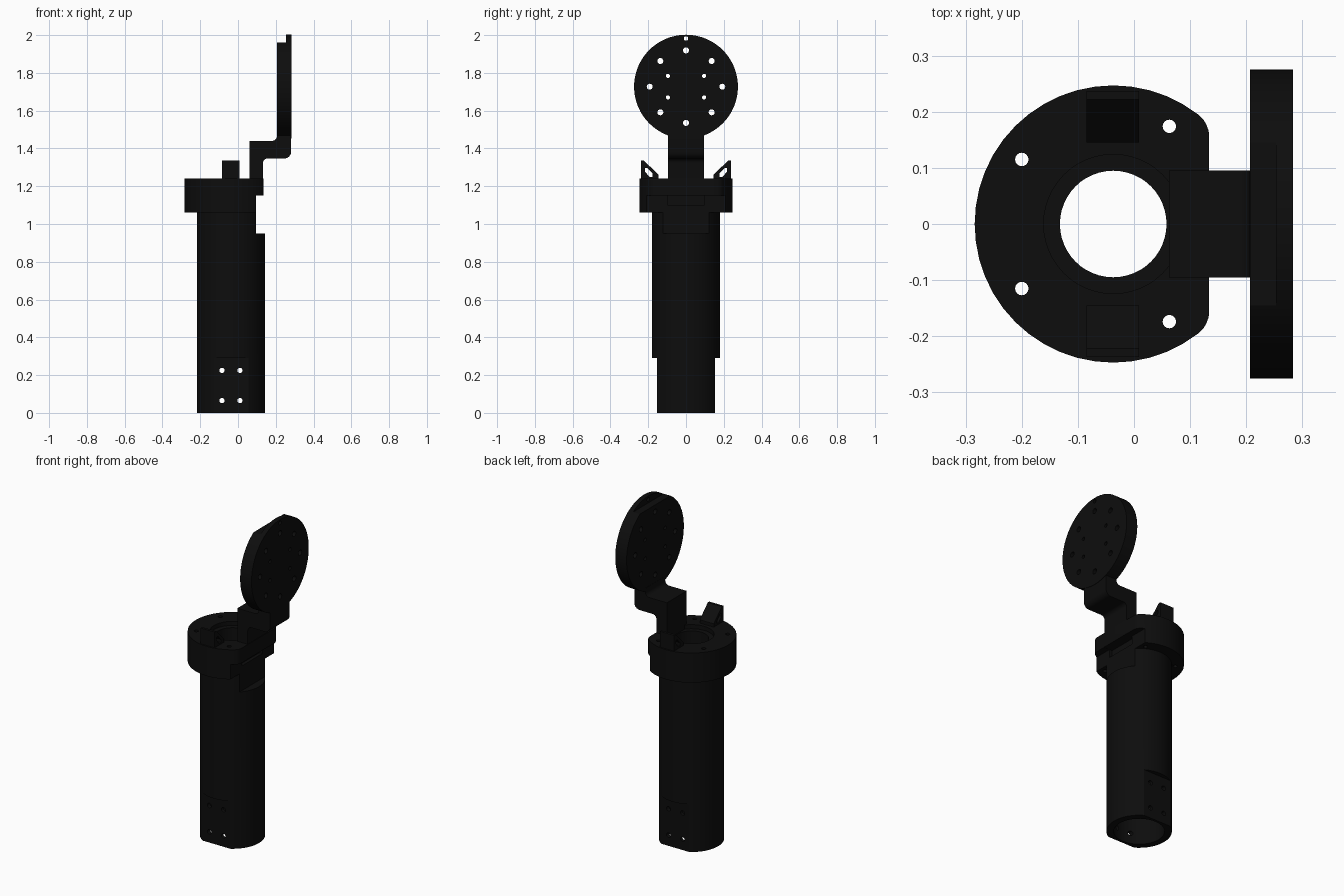
import bpy, bmesh
from math import sin, cos, pi, radians
from mathutils import Vector, Matrix

old = bpy.data.objects.get("Cube")
if old:
    bpy.data.objects.remove(old, do_unlink=True)

black = bpy.data.materials.new("matte black")
black.use_nodes = True
black.diffuse_color = (0.004, 0.004, 0.004, 1)
black.node_tree.nodes["Principled BSDF"].inputs["Base Color"].default_value = black.diffuse_color

AXIS = -0.037   # x of the tube axis
DISC_Z = 1.727  # centre height of the round plate


def finish(name, bm):
    bmesh.ops.recalc_face_normals(bm, faces=bm.faces)
    mesh = bpy.data.meshes.new(name)
    bm.to_mesh(mesh)
    bm.free()
    mesh.materials.append(black)
    ob = bpy.data.objects.new(name, mesh)
    bpy.context.collection.objects.link(ob)
    return ob


def cylinder(name, start, end, radius, sides=48):
    a, b = Vector(start), Vector(end)
    turn = (b - a).to_track_quat('Z', 'Y').to_matrix().to_4x4()
    bm = bmesh.new()
    bmesh.ops.create_cone(bm, cap_ends=True, segments=sides, radius1=radius, radius2=radius,
                          depth=(b - a).length, matrix=Matrix.Translation((a + b) / 2) @ turn)
    return finish(name, bm)


def box(name, low, high):
    lo, hi = Vector(low), Vector(high)
    bm = bmesh.new()
    bmesh.ops.create_cube(bm, size=1, matrix=Matrix.Translation((lo + hi) / 2)
                          @ Matrix.Diagonal((*(hi - lo), 1)))
    return finish(name, bm)


def prism(name, points, depth):
    """Extrude a closed outline of 3D points along the vector depth."""
    bm = bmesh.new()
    face = bm.faces.new([bm.verts.new(p) for p in points])
    new = bmesh.ops.extrude_face_region(bm, geom=[face])["geom"]
    bmesh.ops.translate(bm, vec=depth, verts=[v for v in new if isinstance(v, bmesh.types.BMVert)])
    return finish(name, bm)


def rounded(corners):
    """Outline from (x, z, fillet) corners."""
    out = []
    for i, (x, z, r) in enumerate(corners):
        p = Vector((x, z))
        if r == 0:
            out.append(p)
            continue
        a = p + (Vector(corners[i - 1][:2]) - p).normalized() * r
        b = p + (Vector(corners[(i + 1) % len(corners)][:2]) - p).normalized() * r
        centre = a + b - p
        for k in range(7):
            t = k / 6 * pi / 2
            out.append(centre + (a - centre) * cos(t) + (b - centre) * sin(t))
    return out


def cut(ob, *cutters):
    for c in cutters:
        mod = ob.modifiers.new("cut", 'BOOLEAN')
        mod.operation, mod.solver, mod.object = 'DIFFERENCE', 'EXACT', c
        bpy.context.view_layer.objects.active = ob
        bpy.ops.object.modifier_apply(modifier=mod.name)
        bpy.data.objects.remove(c, do_unlink=True)


# Tube with a stepped bore, a rear relief and two flats with screw holes
tube = cylinder("tube", (AXIS, 0, 0), (AXIS, 0, 1.062), 0.18)
cut(tube,
    cylinder("bore", (AXIS, 0, -0.1), (AXIS, 0, 0.9), 0.14),
    cylinder("upper_bore", (AXIS, 0, 0.85), (AXIS, 0, 1.2), 0.095),
    box("relief", (0.095, -0.3, 0.95), (0.3, 0.3, 1.2)),
    box("front_flat", (-0.3, -0.3, -0.1), (0.3, -0.154, 0.29)),
    box("back_flat", (-0.3, 0.154, -0.1), (0.3, 0.3, 0.29)))
for x in (-0.085, 0.01):
    for z in (0.065, 0.225):
        cut(tube, cylinder("screw_hole", (x, -0.3, z), (x, 0.3, z), 0.014, 16))

# Collar with one flat side, rounded at its corners
collar = cylinder("collar", (AXIS, 0, 1.06), (AXIS, 0, 1.24), 0.247)
cut(collar, box("side_cut", (0.134, -0.4, 1), (0.4, 0.4, 1.4)))
bm = bmesh.new()
bm.from_mesh(collar.data)
corners = [e for e in bm.edges if all(v.co.x > 0.13 for v in e.verts)
           and abs(e.verts[0].co.z - e.verts[1].co.z) > 0.1]
bmesh.ops.bevel(bm, geom=corners, offset=0.02, segments=4, profile=0.5,
                affect='EDGES', clamp_overlap=True)
bm.to_mesh(collar.data)
bm.free()
cut(collar,
    box("undercut", (0.095, -0.4, 1), (0.4, 0.4, 1.15)),
    box("pocket", (0.075, -0.098, 1.1), (0.2, 0.098, 1.151)),
    cylinder("bore", (AXIS, 0, 1), (AXIS, 0, 1.4), 0.095),
    cylinder("recess", (AXIS, 0, 1.215), (AXIS, 0, 1.4), 0.124))
for x, y in ((-0.2, 0.115), (0.063, 0.174)):
    for s in (-1, 1):
        cut(collar, cylinder("bolt_hole", (x, s * y, 1), (x, s * y, 1.4), 0.012, 16))

# Sloped lugs on the collar, each with a slanted slot
for name, s in (("front_lug", -1), ("back_lug", 1)):
    side = [(0.145, 1.23), (0.145, 1.26), (0.222, 1.335), (0.237, 1.335), (0.237, 1.23)]
    lug = prism(name, [(-0.085, s * y, z) for y, z in side], (0.094, 0, 0))
    slot = [(0.178, 1.268), (0.178, 1.25), (0.194, 1.25),
            (0.218, 1.278), (0.218, 1.296), (0.204, 1.296)]
    cut(lug, prism("slot", [(-0.2, s * y, z) for y, z in slot], (0.4, 0, 0)))

# Cranked arm rising from the collar
outline = rounded([(0.062, 1.16, 0), (0.132, 1.16, 0), (0.132, 1.347, 0.025), (0.281, 1.347, 0.035),
                   (0.281, 1.49, 0), (0.206, 1.49, 0), (0.206, 1.44, 0.025), (0.062, 1.44, 0)])
arm = prism("arm", [(p.x, -0.095, p.y) for p in outline], (0, 0.19, 0))

# Round mounting plate with a stepped top and a ring of holes
plate = cylinder("round_plate", (0.207, 0, DISC_Z), (0.283, 0, DISC_Z), 0.275, 64)
cut(plate, box("top_step", (0.1, -0.4, 1.96), (0.253, 0.4, 2.2)))
holes = [(0.192 * cos(radians(a)), DISC_Z + 0.192 * sin(radians(a)), 0.016) for a in range(0, 360, 45)]
holes += [(y, DISC_Z + dz, 0.011) for y in (-0.096, 0.096) for dz in (-0.057, 0.057)]
holes.append((0, 1.982, 0.012))
for y, z, r in holes:
    cut(plate, cylinder("plate_hole", (0.1, y, z), (0.4, y, z), r, 16))

# Smooth the round walls, keep the edges crisp
for ob in bpy.context.view_layer.objects:
    ob.select_set(ob in (tube, collar, arm, plate))
bpy.context.view_layer.objects.active = tube
bpy.ops.object.shade_smooth_by_angle(angle=radians(30))
